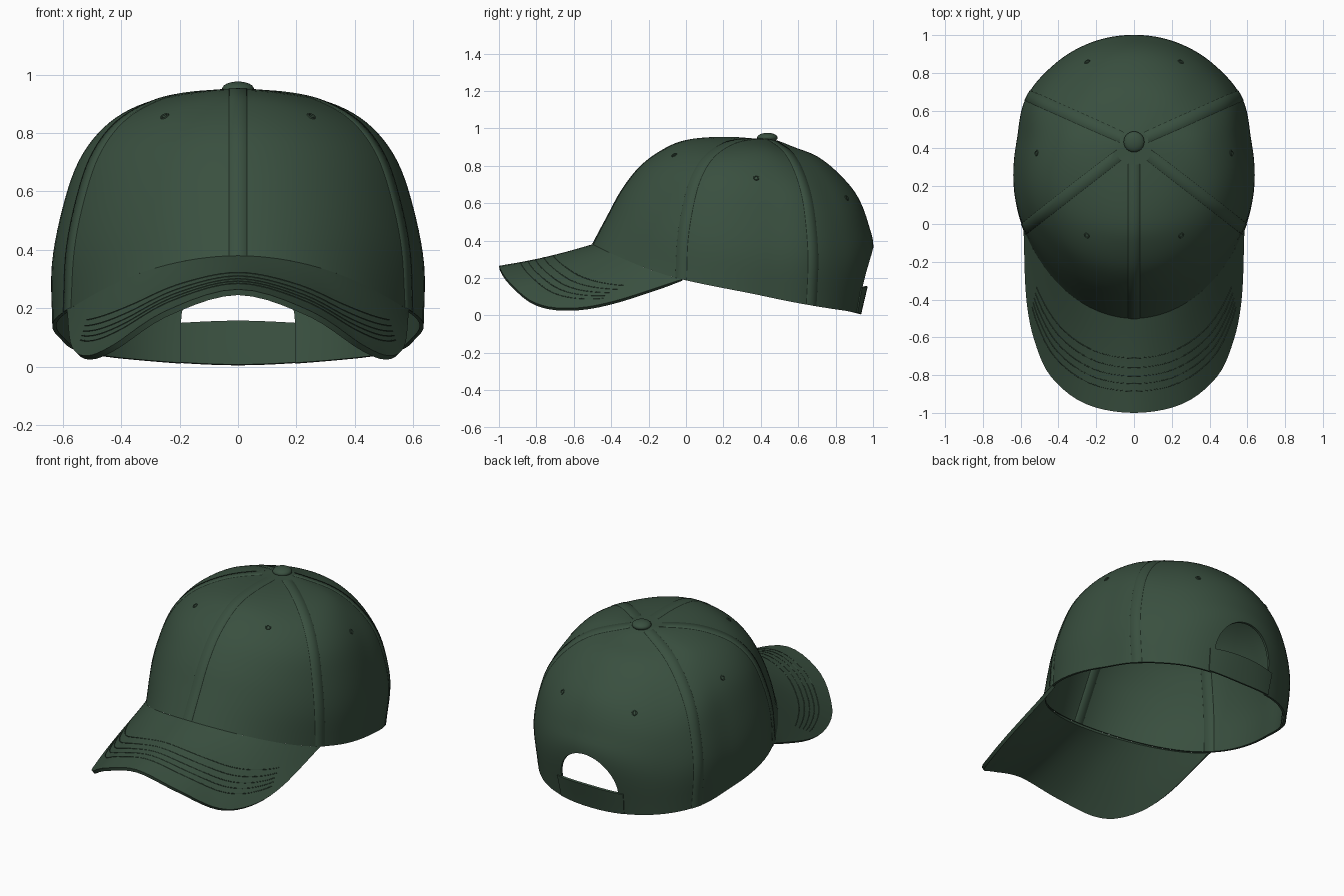
import bpy, bmesh, math
from mathutils import Vector

if "Cube" in bpy.data.objects:
    bpy.data.objects.remove(bpy.data.objects["Cube"])

green = bpy.data.materials.new("dark green cloth")
green.diffuse_color = (0.041, 0.079, 0.050, 1)
green.use_nodes = True
green.node_tree.nodes["Principled BSDF"].inputs["Base Color"].default_value = green.diffuse_color

POLE_Y = 0.43
# Crown profiles (radius, height) from button to rim, by azimuth from the front
AZIMUTHS = [0, 50, 90, 112, 135, 180]
PROFILES = [
    [(0, .945), (.25, .952), (.43, .935), (.55, .887), (.67, .80), (.77, .675), (.85, .53), (.93, .38)],
    [(0, .945), (.24, .936), (.40, .898), (.53, .83), (.628, .72), (.692, .57), (.735, .40), (.75, .20)],
    [(0, .945), (.17, .928), (.33, .887), (.443, .808), (.53, .69), (.585, .53), (.622, .32), (.612, .10)],
    [(0, .945), (.17, .913), (.31, .863), (.43, .775), (.53, .65), (.587, .50), (.62, .30), (.597, .056)],
    [(0, .945), (.16, .905), (.30, .848), (.41, .757), (.505, .625), (.565, .475), (.592, .28), (.565, .028)],
    [(0, .945), (.16, .895), (.28, .845), (.39, .755), (.485, .64), (.545, .49), (.57, .33), (.50, .003)],
]
BRIM_EDGE = [(0, -1, .265), (.25, -.955, .19), (.43, -.82, .073), (.52, -.64, .038),
             (.57, -.4, .072), (.585, -.02, .193)]


def spline(xs, ps, x):
    """Smooth curve through ps at xs; the first and last points only guide tangents."""
    i = 1
    while i < len(xs) - 3 and x > xs[i + 1]:
        i += 1
    h = xs[i + 1] - xs[i]
    t = (x - xs[i]) / h
    m0 = (ps[i + 1] - ps[i - 1]) / (xs[i + 1] - xs[i - 1]) * h
    m1 = (ps[i + 2] - ps[i]) / (xs[i + 2] - xs[i]) * h
    return (ps[i] * (2*t**3 - 3*t*t + 1) + m0 * (t**3 - 2*t*t + t)
            + ps[i + 1] * (3*t*t - 2*t**3) + m1 * (t**3 - t*t))


cache = {}


def crown(a, t):
    """Point on the crown: azimuth a in degrees, level t from 0 (button) to 7 (rim)."""
    if a > 180:
        a -= 360
    elif a < -180:
        a += 360
    k = round(abs(a), 4)
    if k not in cache:
        xs = [-50] + AZIMUTHS + [225]
        levels = []
        for n in range(8):
            ps = [Vector(p[n]) for p in PROFILES]
            levels.append(spline(xs, [ps[1]] + ps + [ps[-2]], k))
        first = Vector((-levels[1].x, levels[1].y))
        cache[k] = [first] + levels + [levels[7] * 2 - levels[6]]
    r, z = spline(list(range(-1, 9)), cache[k], t)
    return Vector((r * math.sin(math.radians(a)), POLE_Y - r * math.cos(math.radians(a)), z))


def normal(a, t):
    down = crown(a, t + .05) - crown(a, t - .05)
    return down.cross(crown(a + 1, t) - crown(a - 1, t)).normalized()


def brim(u, v):
    """Point on the brim: u from -1 to 1 across, v from crown to outer edge."""
    pts = [Vector(p) for p in BRIM_EDGE]
    ps = [Vector((-pts[1].x, pts[1].y, pts[1].z))] + pts + [pts[-1] * 2 - pts[-2]]
    outer = spline(list(range(-1, 7)), ps, abs(u) * 5)
    if u < 0:
        outer.x = -outer.x
    p = crown(52 * u, 7).lerp(outer, v)
    p.z -= .010 * math.sin(math.pi * v) * (1 - u * u)
    return p


def finish(ob, angle=40):
    bpy.ops.object.select_all(action='DESELECT')
    bpy.context.view_layer.objects.active = ob
    ob.select_set(True)
    for m in list(ob.modifiers):
        bpy.ops.object.modifier_apply(modifier=m.name)
    ob.data.materials.clear()
    ob.data.materials.append(green)
    bpy.ops.object.shade_smooth_by_angle(angle=math.radians(angle))
    return ob


def sheet(name, rows, thickness=0):
    """Mesh from rows of points, optionally thickened inward."""
    bm = bmesh.new()
    vs = [[bm.verts.new(p) for p in row] for row in rows]
    for r0, r1 in zip(vs, vs[1:]):
        for j in range(len(r0) - 1):
            bm.faces.new((r0[j], r1[j], r1[j + 1], r0[j + 1]))
    bmesh.ops.remove_doubles(bm, verts=bm.verts, dist=.0005)
    me = bpy.data.meshes.new(name)
    bm.to_mesh(me)
    bm.free()
    ob = bpy.data.objects.new(name, me)
    bpy.context.collection.objects.link(ob)
    if thickness:
        m = ob.modifiers.new("thickness", 'SOLIDIFY')
        m.thickness, m.offset = thickness, -1
    return ob


# Crown shell with the arched opening at the back
shell = sheet("crown", [[crown(j * 3.75, 7 * i / 35) for j in range(97)] for i in range(36)], .014)
arch = [(-.195, -.1), (.195, -.1)] + [(.195 * math.cos(math.pi * k / 24), .15 + .21 * math.sin(math.pi * k / 24))
                                     for k in range(25)]
bm = bmesh.new()
face = bm.faces.new([bm.verts.new((x, .65, z)) for x, z in arch])
ext = bmesh.ops.extrude_face_region(bm, geom=[face])
bmesh.ops.translate(bm, vec=(0, .7, 0), verts=[g for g in ext["geom"] if isinstance(g, bmesh.types.BMVert)])
bmesh.ops.recalc_face_normals(bm, faces=bm.faces)
me = bpy.data.meshes.new("opening_cutter")
bm.to_mesh(me)
bm.free()
cutter = bpy.data.objects.new("opening_cutter", me)
bpy.context.collection.objects.link(cutter)
cutter.hide_render = True
cut = shell.modifiers.new("opening", 'BOOLEAN')
cut.operation, cut.solver, cut.object = 'DIFFERENCE', 'EXACT', cutter
finish(shell)
bpy.data.objects.remove(cutter)

# Brim
finish(sheet("brim", [[brim(j / 24, i / 16) for j in range(-24, 25)] for i in range(17)], .02))


# Seam tapes outside and inside the crown
def tape(name, a, t_end, inside=False):
    w, h = .032, -.018 if inside else .0025
    base = -.013 if inside else -.002
    rows = []
    for i in range(37):
        t = .45 + (t_end - .45) * i / 36
        p = crown(a, t)
        r = math.hypot(p.x, p.y - POLE_Y)
        row = []
        for s, d in ((-w, base), (-w * .9, h), (0, h), (w * .9, h), (w, base)):
            b = a + math.degrees(math.asin(s / r))
            row.append(crown(b, t) + normal(b if abs(b) < 178 else 180, t) * d)
        rows.append(row[::-1] if inside else row)
    finish(sheet(name, rows), 60)


for k, (a, end) in enumerate([(0, 7), (52, 7), (-52, 7), (114, 7), (-114, 7), (180, 5.7)]):
    if k < 5:
        tape(f"seam_outside_{k}", a, end)
    tape(f"seam_inside_{k}", a, end, True)

# Adjustment strap across the opening
rows = []
for i in range(7):
    t = 6.56 + .43 * i / 6
    rows.append([crown(a, t) + normal(a, t) * .006 for a in range(156, 205, 2)])
finish(sheet("back_strap", rows, .014))


# Stitch rows on the brim
def stitch(name, v, reach):
    cu = bpy.data.curves.new(name, 'CURVE')
    cu.dimensions, cu.bevel_depth, cu.bevel_resolution = '3D', .0022, 1
    sp = cu.splines.new('POLY')
    sp.points.add(48)
    for j, pt in enumerate(sp.points):
        pt.co = (*brim((j / 24 - 1) * reach, v), 1)
    ob = bpy.data.objects.new(name, cu)
    bpy.context.collection.objects.link(ob)
    bpy.ops.object.select_all(action='DESELECT')
    bpy.context.view_layer.objects.active = ob
    ob.select_set(True)
    bpy.ops.object.convert(target='MESH')
    finish(bpy.context.object, 60)


for k, v in enumerate((.42, .52, .61, .69, .77)):
    stitch(f"brim_stitch_{k}", v, .72)

# Eyelets in the middle of each panel
for k, (a, t) in enumerate([(27, 3.05), (84, 3.7), (150, 4)]):
    for s in (-1, 1):
        n = normal(a * s, t)
        bpy.ops.mesh.primitive_torus_add(major_radius=.012, minor_radius=.004, major_segments=16, minor_segments=6,
                                         location=crown(a * s, t), rotation=n.to_track_quat('Z', 'Y').to_euler())
        bpy.context.object.name = f"eyelet_{k}_{'left' if s < 0 else 'right'}"
        finish(bpy.context.object, 60)

# Top button
bpy.ops.mesh.primitive_uv_sphere_add(segments=24, ring_count=12, radius=1, location=(0, .435, .95))
bpy.context.object.name = "top_button"
bpy.context.object.scale = (.055, .055, .026)
finish(bpy.context.object, 60)
